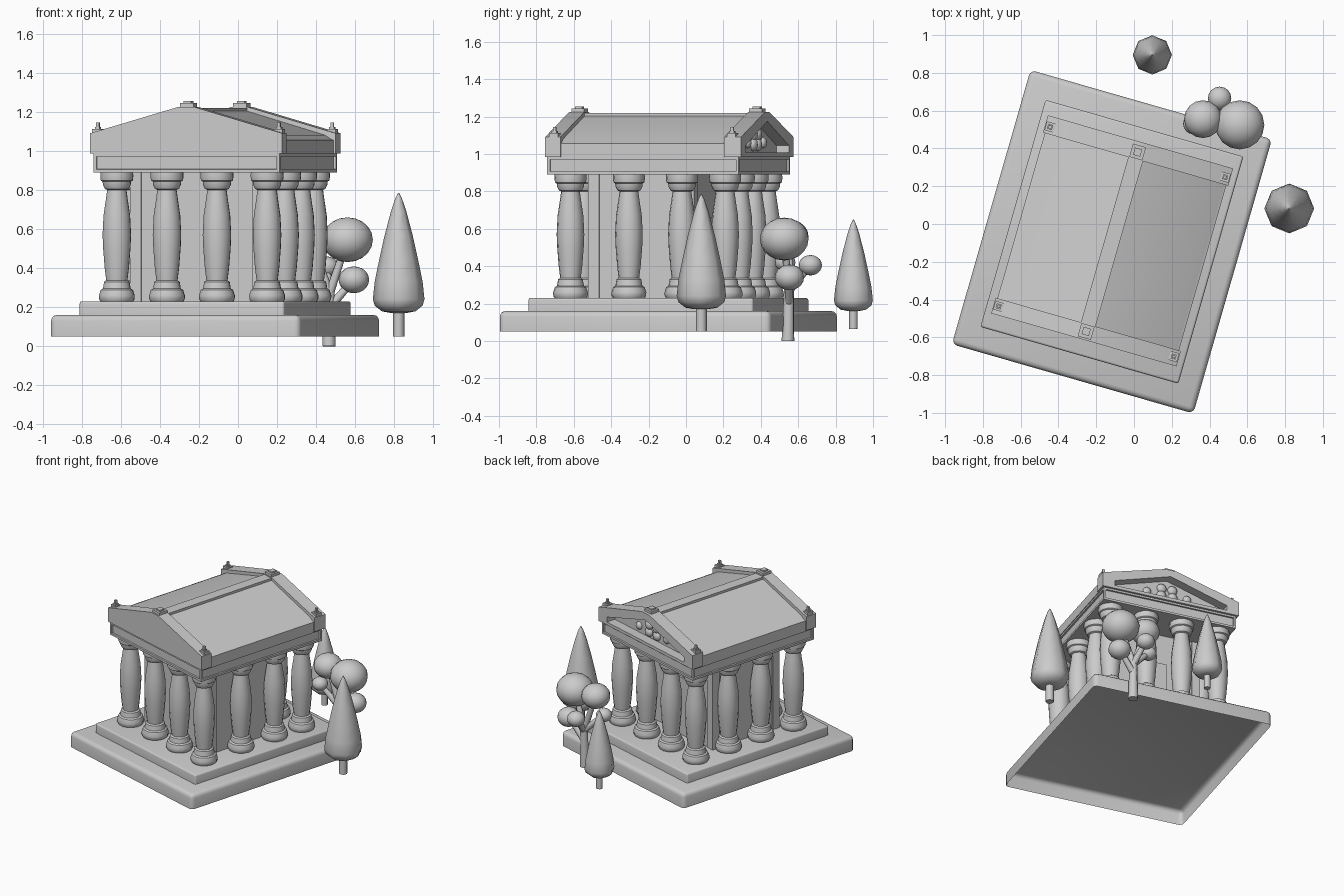
import bpy, bmesh, math
from mathutils import Matrix, Vector

cube = bpy.data.objects.get("Cube")
if cube:
    bpy.data.objects.remove(cube, do_unlink=True)

# Temple frame: everything in the building is turned about z
TEMPLE = Matrix.Translation((-0.117, -0.094, 0)) @ Matrix.Rotation(math.radians(-16), 4, 'Z')
WORLD = Matrix.Identity(4)


def finish(name, bm, frame=TEMPLE, angle=35):
    bmesh.ops.recalc_face_normals(bm, faces=bm.faces)
    mesh = bpy.data.meshes.new(name)
    bm.to_mesh(mesh)
    bm.free()
    obj = bpy.data.objects.new(name, mesh)
    bpy.context.collection.objects.link(obj)
    obj.matrix_world = frame
    bpy.ops.object.select_all(action='DESELECT')
    obj.select_set(True)
    bpy.context.view_layer.objects.active = obj
    bpy.ops.object.shade_smooth_by_angle(angle=math.radians(angle))
    return obj


def add_box(bm, u, v, z0, z1, half_u, half_v):
    place = Matrix.Translation((u, v, (z0 + z1) / 2))
    size = Matrix.Diagonal((2 * half_u, 2 * half_v, z1 - z0, 1))
    bmesh.ops.create_cube(bm, size=1, matrix=place @ size)


def add_prism(bm, profile, v0, v1):
    """Closed (u, z) outline extruded along the temple's depth."""
    face = bm.faces.new([bm.verts.new((u, v0, z)) for u, z in profile])
    moved = bmesh.ops.extrude_face_region(bm, geom=[face])["geom"]
    verts = [g for g in moved if isinstance(g, bmesh.types.BMVert)]
    bmesh.ops.translate(bm, verts=verts, vec=(0, v1 - v0, 0))


def mirrored(half):
    return half + [(-u, z) for u, z in reversed(half)]


def add_lathe(bm, x, y, profile, sides):
    """Closed solid of revolution from (radius, z) points."""
    rings = []
    for r, z in profile:
        ring = []
        for i in range(sides):
            a = math.tau * i / sides
            ring.append(bm.verts.new((x + r * math.cos(a), y + r * math.sin(a), z)))
        rings.append(ring)
    for low, high in zip(rings, rings[1:]):
        for i in range(sides):
            j = (i + 1) % sides
            bm.faces.new((low[i], low[j], high[j], high[i]))
    bm.faces.new(rings[0])
    bm.faces.new(rings[-1])


def add_limb(bm, start, end, r0, r1):
    start, end = Vector(start), Vector(end)
    d = end - start
    turn = d.to_track_quat('Z', 'Y').to_matrix().to_4x4()
    bmesh.ops.create_cone(bm, cap_ends=True, segments=8, radius1=r0, radius2=r1,
                          depth=d.length, matrix=Matrix.Translation((start + end) / 2) @ turn)


# Stepped platform: shells with rounded upper edges, open underneath
def platform(name, half_u, half_v, z0, z1, radius):
    bm = bmesh.new()
    add_box(bm, 0, 0, z0, z1, half_u, half_v)
    edges = [e for e in bm.edges if max(p.co.z for p in e.verts) > z1 - 0.001]
    bmesh.ops.bevel(bm, geom=edges, offset=radius, segments=3, profile=0.5, affect='EDGES')
    floor = [f for f in bm.faces if all(p.co.z < z0 + 0.001 for p in f.verts)]
    bmesh.ops.delete(bm, geom=floor, context='FACES')
    finish(name, bm)


platform("lower_step", 0.665, 0.755, 0.05, 0.16, 0.03)
platform("upper_step", 0.545, 0.625, 0.16, 0.23, 0.012)

# Inner chamber with corner pilasters and a back door
bm = bmesh.new()
add_box(bm, 0, -0.05, 0.22, 0.90, 0.345, 0.285)
for su in (-1, 1):
    for sv in (-1, 1):
        add_box(bm, su * 0.325, -0.05 + sv * 0.265, 0.22, 0.90, 0.03, 0.03)
finish("inner_chamber", bm)
bm = bmesh.new()
add_box(bm, 0, 0.235, 0.22, 0.66, 0.10, 0.015)
finish("back_door", bm)

# Columns: base cushion, bulging shaft and flared capital
COLUMN = [(0.082, 0.225), (0.092, 0.24), (0.093, 0.26), (0.084, 0.288), (0.072, 0.295),
          (0.066, 0.33), (0.055, 0.337), (0.063, 0.40), (0.071, 0.50), (0.074, 0.57),
          (0.069, 0.67), (0.057, 0.75), (0.050, 0.80), (0.062, 0.805), (0.072, 0.825),
          (0.074, 0.843), (0.083, 0.848), (0.086, 0.87), (0.084, 0.895)]
END = 0.43
spots = [(u, v) for u in (-0.4, -0.133, 0.133, 0.4) for v in (-END, END)]
spots += [(-0.4, v) for v in (-0.143, 0.143)]
spots += [(0.4, v) for v in (-0.105, 0.19)]
for n, (u, v) in enumerate(spots, 1):
    bm = bmesh.new()
    add_lathe(bm, u, v, COLUMN, 14)
    finish(f"column_{n}", bm)

# Entablature with a sunken panel on each side
bm = bmesh.new()
add_box(bm, 0, 0, 0.89, 0.987, 0.495, 0.533)
bm.normal_update()
sides = [f for f in bm.faces if abs(f.normal.z) < 0.5]
bmesh.ops.inset_individual(bm, faces=sides, thickness=0.022)
bmesh.ops.inset_individual(bm, faces=sides, thickness=0.001, depth=-0.012)
finish("entablature", bm)

# Roof with eaves and a raised ridge strip
bm = bmesh.new()
add_prism(bm, mirrored([(0.5, 0.985), (0.5, 1.055), (0.485, 1.06), (0.455, 1.08),
                        (0.04, 1.203), (0.04, 1.22)]), -0.47, 0.47)
finish("roof", bm)

# Plain front gable
GABLE = mirrored([(0.51, 0.985), (0.51, 1.09), (0.04, 1.225)])
bm = bmesh.new()
add_prism(bm, GABLE, -0.54, -0.455)
finish("front_gable", bm)

# Back gable: recessed wall with a raking frame
bm = bmesh.new()
add_prism(bm, GABLE, 0.455, 0.48)
finish("back_gable_wall", bm)
HALF_FRAME = [(0, 0.985), (0.51, 0.985), (0.51, 1.09), (0.04, 1.225), (0, 1.225),
              (0, 1.175), (0.42, 1.045), (0.42, 1.008), (0, 1.008)]
bm = bmesh.new()
for s in (-1, 1):
    add_prism(bm, [(s * u, z) for u, z in HALF_FRAME], 0.475, 0.55)
finish("back_gable_frame", bm)

# Relief carvings in the back gable: a central rosette and side buds
bm = bmesh.new()
RELIEFS = [(0.04, 1.105, 0.036), (-0.04, 1.105, 0.036), (0.042, 1.05, 0.036),
           (-0.042, 1.05, 0.036), (0.15, 1.06, 0.03), (-0.15, 1.06, 0.03)]
for u, z, r in RELIEFS:
    flat = Matrix.Translation((u, 0.483, z)) @ Matrix.Diagonal((1, 0.7, 1, 1))
    bmesh.ops.create_icosphere(bm, subdivisions=2, radius=r, matrix=flat)
finish("gable_carvings", bm)

# Roof ornaments at the eave corners and ridge ends
bm = bmesh.new()
for v in (-0.494, 0.494):
    for u, z in ((-0.482, 1.09), (0.482, 1.09), (0, 1.222)):
        w = 0.024 if u else 0.036
        add_box(bm, u, v, z - 0.02, z + 0.022, w, w)
        add_box(bm, u, v, z + 0.01, z + 0.032, w * 0.55, w * 0.55)
        if u:
            add_box(bm, u, v, z + 0.03, z + 0.055, 0.008, 0.008)
finish("roof_ornaments", bm)


# Tall pointed trees
def cypress(name, x, y, base, height, radius):
    outline = [(0.35, 0.165), (0.65, 0.175), (0.93, 0.215), (1, 0.26), (0.93, 0.38), (0.76, 0.53),
               (0.55, 0.70), (0.30, 0.87), (0.13, 0.96), (0.02, 1)]
    bm = bmesh.new()
    add_lathe(bm, x, y, [(r * radius, base + t * height) for r, t in outline], 8)
    add_lathe(bm, x, y, [(0.22 * radius, base), (0.22 * radius, base + 0.2 * height)], 8)
    finish(name, bm, WORLD, 50)


cypress("tall_cypress", 0.822, 0.082, 0.05, 0.735, 0.132)
cypress("small_cypress", 0.097, 0.895, 0.065, 0.585, 0.104)

# Branching tree with round crowns
CROWNS = [((0.56, 0.525, 0.545), 0.13), ((0.365, 0.555, 0.56), 0.1), ((0.593, 0.553, 0.34), 0.078),
          ((0.453, 0.665, 0.405), 0.062), ((0.315, 0.53, 0.42), 0.055)]
fork = (0.468, 0.55, 0.27)
bm = bmesh.new()
add_limb(bm, (0.465, 0.545, 0), (0.468, 0.55, 0.28), 0.035, 0.027)
for center, r in CROWNS:
    start = (0.468, 0.55, 0.2) if center[2] < 0.4 else fork
    add_limb(bm, start, center, 0.024, 0.017)
finish("branching_trunk", bm, WORLD, 50)
for n, (center, r) in enumerate(CROWNS, 1):
    bm = bmesh.new()
    bmesh.ops.create_uvsphere(bm, u_segments=16, v_segments=10, radius=r,
                              matrix=Matrix.Translation(center) @ Matrix.Diagonal((1, 1, 0.88, 1)))
    finish(f"round_crown_{n}", bm, WORLD, 60)
